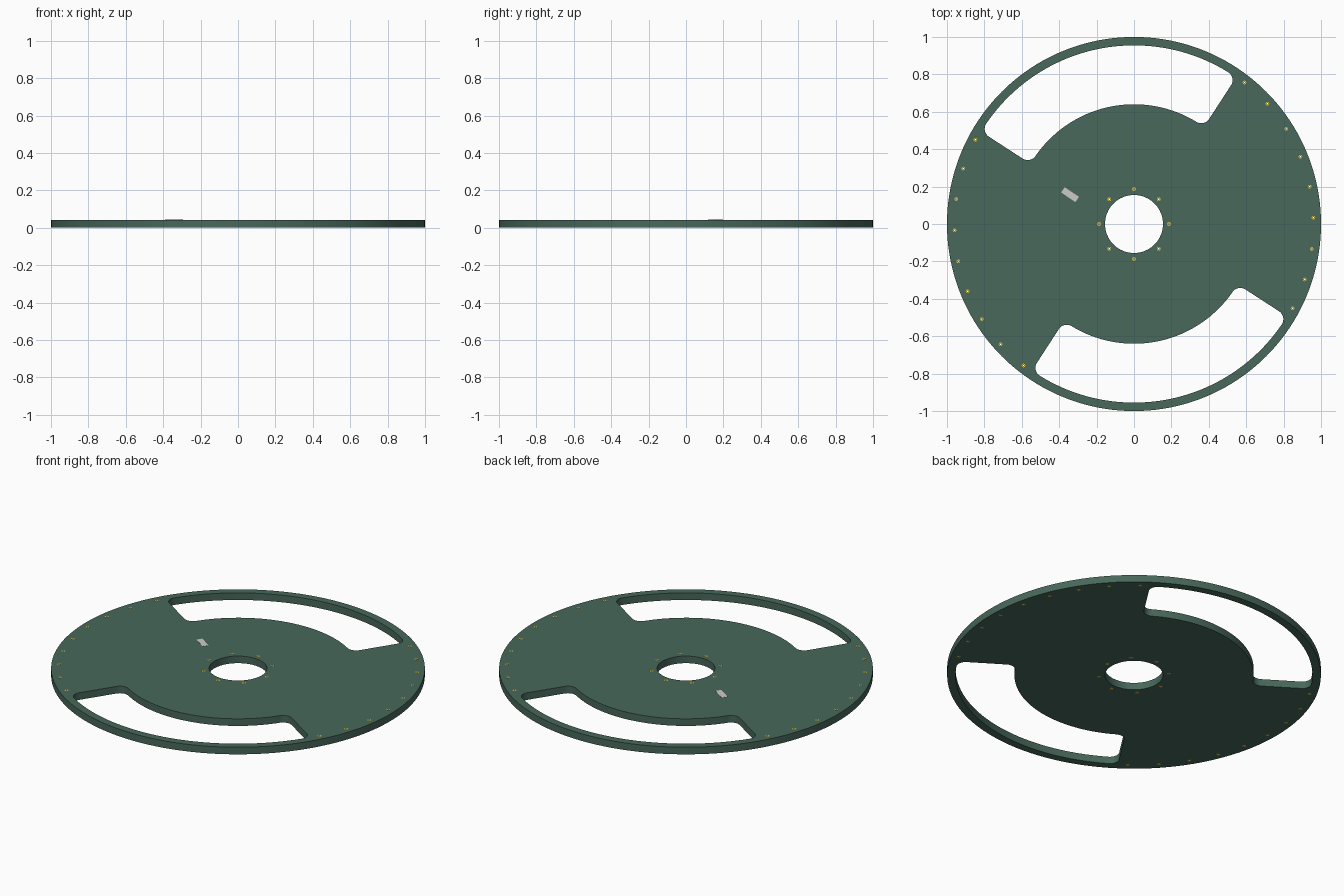
import bpy, bmesh
from math import sin, cos, pi, radians, sqrt, atan2
from mathutils import Vector, Matrix

if "Cube" in bpy.data.objects:
    bpy.data.objects.remove(bpy.data.objects["Cube"])

T = 0.042            # board thickness
AXIS = radians(102)  # centre direction of the first window


def material(name, rgb):
    m = bpy.data.materials.new(name)
    m.diffuse_color = (*rgb, 1)
    m.use_nodes = True
    m.node_tree.nodes["Principled BSDF"].inputs["Base Color"].default_value = m.diffuse_color
    return m


def arc(cx, cy, r, a0, a1, n):
    return [(cx + r * cos(a0 + (a1 - a0) * i / n), cy + r * sin(a0 + (a1 - a0) * i / n))
            for i in range(n + 1)]


def circle(cx, cy, r, n):
    return arc(cx, cy, r, 0, 2 * pi, n)[:-1]


def plate(name, loops, z0, z1, mat=None):
    """Extrude closed outlines (nested ones become holes) into a flat solid."""
    cu = bpy.data.curves.new(name, 'CURVE')
    cu.dimensions = '2D'
    cu.fill_mode = 'BOTH'
    cu.extrude = (z1 - z0) / 2
    for pts in loops:
        sp = cu.splines.new('POLY')
        sp.points.add(len(pts) - 1)
        for p, (x, y) in zip(sp.points, pts):
            p.co = (x, y, 0, 1)
        sp.use_cyclic_u = True
    ob = bpy.data.objects.new(name, cu)
    bpy.context.collection.objects.link(ob)
    bpy.ops.object.select_all(action='DESELECT')
    ob.select_set(True)
    bpy.context.view_layer.objects.active = ob
    bpy.ops.object.convert(target='MESH')
    ob = bpy.context.object
    ob.name = name
    bm = bmesh.new()
    bm.from_mesh(ob.data)
    bmesh.ops.translate(bm, verts=bm.verts, vec=(0, 0, (z0 + z1) / 2))
    bmesh.ops.remove_doubles(bm, verts=bm.verts, dist=1e-5)
    bmesh.ops.recalc_face_normals(bm, faces=bm.faces)
    bm.to_mesh(ob.data)
    bm.free()
    if mat:
        ob.data.materials.clear()
        ob.data.materials.append(mat)
    bpy.ops.object.shade_smooth_by_angle()
    return ob


def window(axis, ri=0.64, ro=0.955, half=radians(45), off=0.031, f=0.05):
    """Arc-shaped opening with filleted corners, symmetric about its axis."""
    side = []
    n = f - off                       # fillet centre's distance from the radial line
    # lower side of the opening, from the inner arc to the outer arc
    for R, inner in ((ri + f, True), (ro - f, False)):
        c = Matrix.Rotation(-half, 2) @ Vector((sqrt(R * R - n * n), n))
        a = atan2(c.y, c.x)
        edge = -half - pi / 2
        if inner:
            side += arc(c.x, c.y, f, a - pi, edge, 8)
            if a - pi > edge + pi or a - pi < edge - pi:
                a += 2 * pi
            a_in = atan2(c.y, c.x)
        else:
            side += arc(c.x, c.y, f, edge, a, 8)
            a_out = a
    # inner fillet sweeps the short way round
    pts = side
    pts += arc(0, 0, ro, a_out, -a_out, 48)[1:-1]
    pts += [(x, -y) for x, y in reversed(side[:18])]
    pts += arc(0, 0, ri, -a_in, a_in, 48)[1:-1]
    rot = Matrix.Rotation(axis, 2)
    return [tuple(rot @ Vector(p)) for p in pts]


green = material("board_green", (0.065, 0.138, 0.105))
gold = material("contact_gold", (0.75, 0.6, 0.08))

# Contact positions: nine along each solid rim section, eight round the hub
spots = [(0.96, radians(52 - 10 * k + s)) for s in (0, 180) for k in range(9)]
spots += [(0.187, k * pi / 4) for k in range(8)]
spots = [(r * cos(a), r * sin(a)) for r, a in spots]

# Round board with hub bore, two windows and contact holes
loops = [circle(0, 0, 1, 160), circle(0, 0, 0.155, 64),
         window(AXIS), window(AXIS + pi)]
loops += [circle(x, y, 0.010, 12) for x, y in spots]
plate("round_board", loops, 0, T, green)

# Plated through-hole contacts
rings = [circle(x, y, r, 12) for x, y in spots for r in (0.010, 0.004)]
plate("plated_contacts", rings, 0, T + 0.0005, gold)

# Small flat grey marking plate
tilt = Matrix.Rotation(radians(-34), 2)
rect = [tuple(tilt @ Vector((sx * 0.046, sy * 0.017)) + Vector((-0.342, 0.157)))
        for sx, sy in ((-1, -1), (1, -1), (1, 1), (-1, 1))]
plate("marking_plate", [rect], T - 0.002, T + 0.001)
